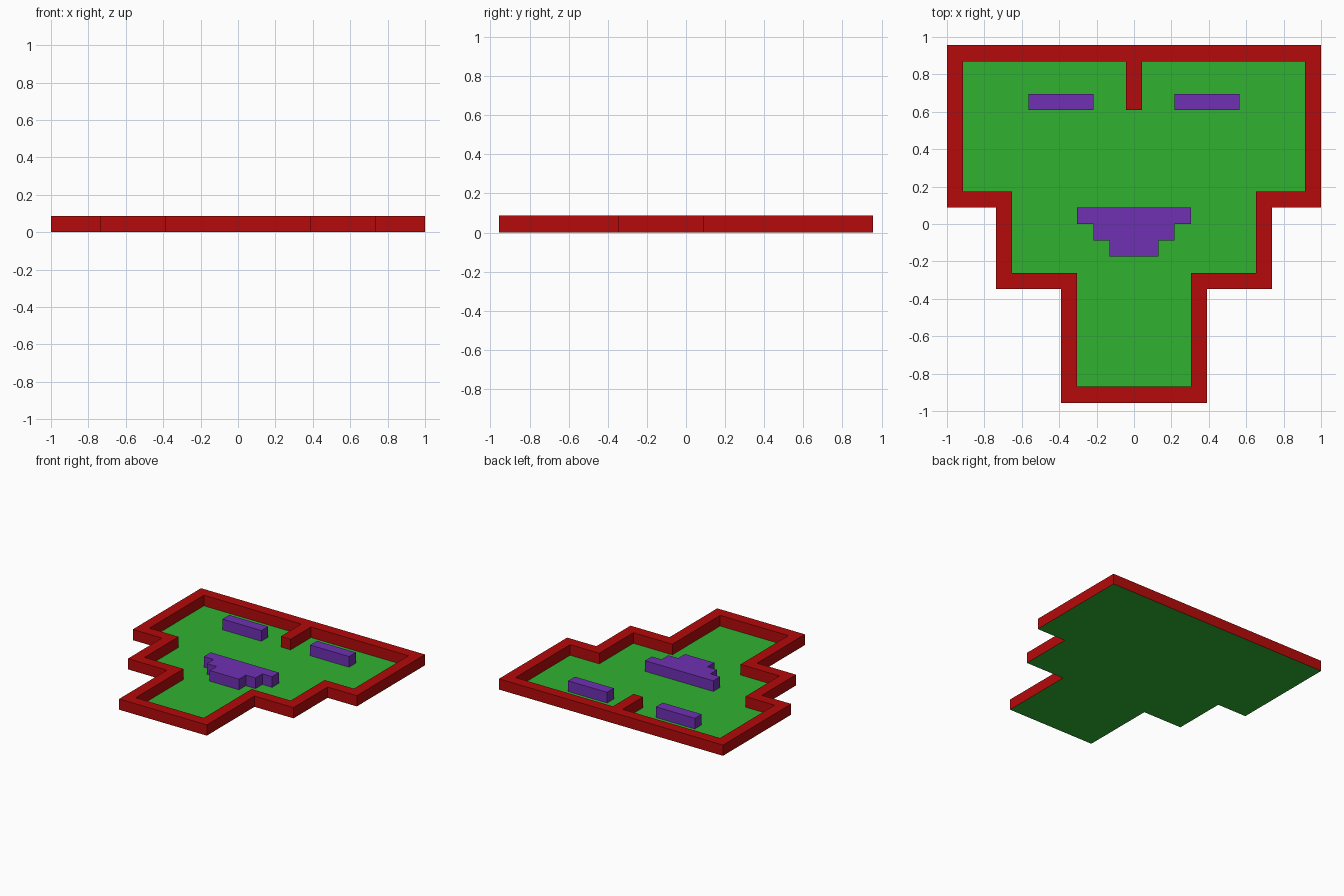
import bpy, bmesh

if "Cube" in bpy.data.objects:
    bpy.data.objects.remove(bpy.data.objects["Cube"])

U = 2 / 23          # one grid cell of the pixel-style design
BASE = 0.001        # raised parts rest just above the floor sheet


def material(name, rgb):
    m = bpy.data.materials.new(name)
    m.diffuse_color = (*rgb, 1)
    m.use_nodes = True
    m.node_tree.nodes["Principled BSDF"].inputs["Base Color"].default_value = m.diffuse_color
    return m


RED = material("red", (0.46, 0.003, 0.003))
GREEN = material("green", (0.03, 0.45, 0.03))
PURPLE = material("purple", (0.16, 0.03, 0.45))


def mirrored(half):
    """Close a right-hand half outline (top to bottom) across x = 0."""
    return [(x * U, y * U) for x, y in half + [(-x, y) for x, y in reversed(half)]]


def finish(name, bm, mat):
    bmesh.ops.recalc_face_normals(bm, faces=bm.faces)
    me = bpy.data.meshes.new(name)
    bm.to_mesh(me)
    bm.free()
    me.materials.append(mat)
    ob = bpy.data.objects.new(name, me)
    bpy.context.collection.objects.link(ob)


def block(name, outline, mat):
    """Extrude a flat outline to wall height."""
    bm = bmesh.new()
    face = bm.faces.new([bm.verts.new((x, y, BASE)) for x, y in outline])
    top = bmesh.ops.extrude_face_region(bm, geom=[face], use_keep_orig=True)["geom"]
    bmesh.ops.translate(bm, vec=(0, 0, U - BASE),
                        verts=[v for v in top if isinstance(v, bmesh.types.BMVert)])
    finish(name, bm, mat)


def rect(x0, x1, y0, y1):
    return [(x0 * U, y0 * U), (x1 * U, y0 * U), (x1 * U, y1 * U), (x0 * U, y1 * U)]


outer = mirrored([(11.5, 11), (11.5, 1), (8.5, 1), (8.5, -4), (4.5, -4), (4.5, -11)])
inner = mirrored([(10.5, 10), (10.5, 2), (7.5, 2), (7.5, -3), (3.5, -3), (3.5, -10)])

# Floor sheet
bm = bmesh.new()
face = bm.faces.new([bm.verts.new((x, y, 0)) for x, y in outer])
face.normal_update()
if face.normal.z < 0:
    face.normal_flip()
me = bpy.data.meshes.new("floor")
bm.to_mesh(me)
bm.free()
me.materials.append(GREEN)
bpy.context.collection.objects.link(bpy.data.objects.new("floor", me))

# Border wall: a rectangular section swept between the two outlines
bm = bmesh.new()
loops = [[bm.verts.new((x, y, z)) for x, y in pts]
         for pts, z in ((outer, BASE), (outer, U), (inner, U), (inner, BASE))]
n = len(outer)
for k in range(4):
    a, b = loops[k], loops[(k + 1) % 4]
    for i in range(n):
        j = (i + 1) % n
        bm.faces.new((a[i], a[j], b[j], b[i]))
finish("border_wall", bm, RED)

# Nose divider hanging off the back wall
block("nose_divider", rect(-0.5, 0.5, 7, 10), RED)

# Eyes
for side, x0, x1 in (("left", -6.5, -2.5), ("right", 2.5, 6.5)):
    block(side + "_eye", rect(x0, x1, 7, 8), PURPLE)

# Stepped mouth
block("mouth", mirrored([(3.5, 1), (3.5, 0), (2.5, 0), (2.5, -1), (1.5, -1), (1.5, -2)]), PURPLE)
